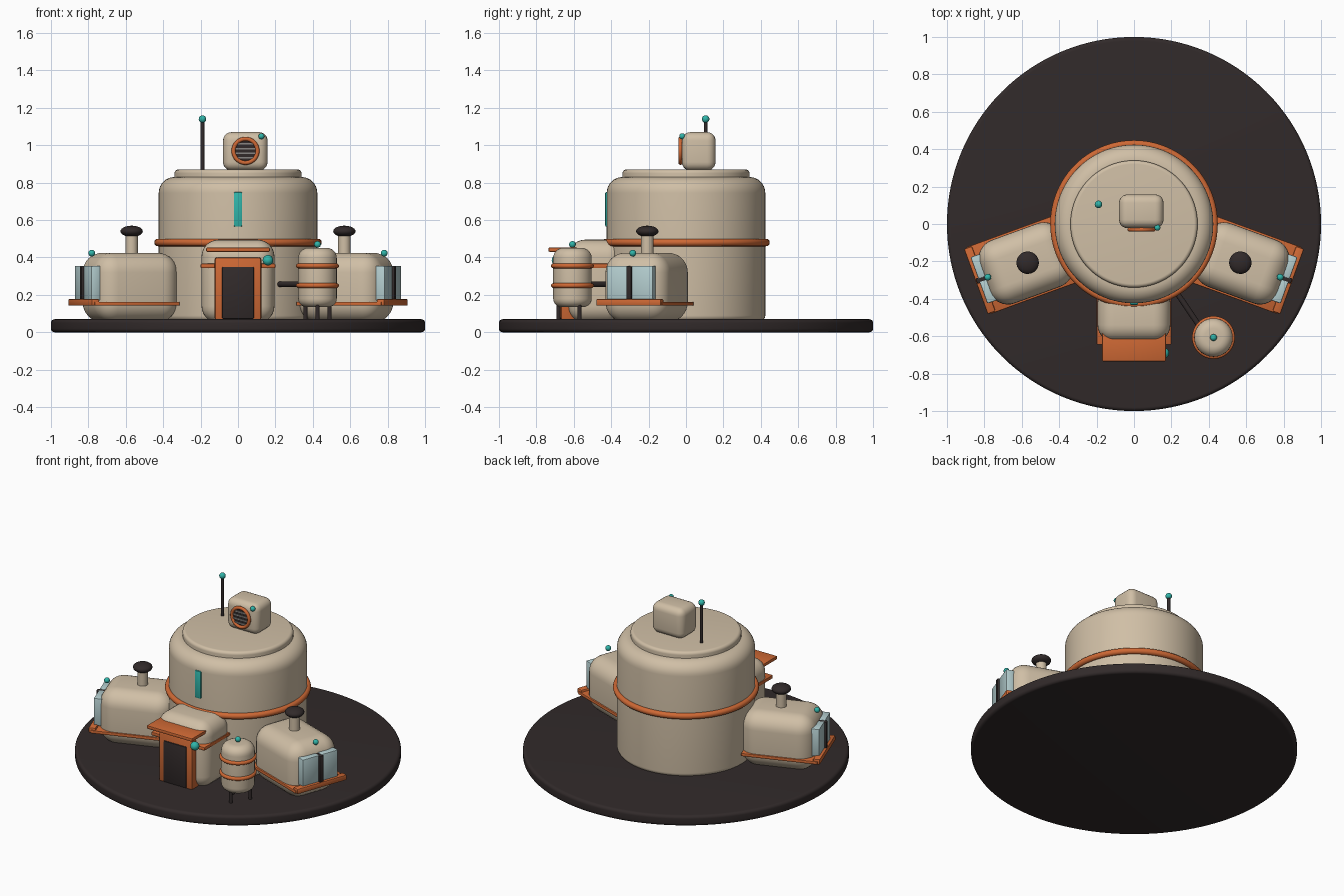
import bpy, bmesh, math
from mathutils import Matrix, Vector

if "Cube" in bpy.data.objects:
    bpy.data.objects.remove(bpy.data.objects["Cube"])


def mat(name, r, g, b):
    m = bpy.data.materials.new(name)
    m.diffuse_color = (r, g, b, 1)
    m.use_nodes = True
    m.node_tree.nodes["Principled BSDF"].inputs["Base Color"].default_value = m.diffuse_color
    return m


CREAM = mat("cream shell", 0.63, 0.52, 0.38)
ORANGE = mat("orange trim", 0.62, 0.14, 0.035)
DARK = mat("dark brown", 0.031, 0.023, 0.023)
TEAL = mat("teal light", 0.03, 0.46, 0.40)
GLASS = mat("pale glass", 0.46, 0.62, 0.63)
GREY = mat("grey slat", 0.25, 0.24, 0.23)
I = Matrix.Identity(4)


def finish(bm, name, material, frame=I):
    bm.transform(frame)
    bmesh.ops.recalc_face_normals(bm, faces=bm.faces[:])
    me = bpy.data.meshes.new(name)
    bm.to_mesh(me)
    bm.free()
    me.materials.append(material)
    ob = bpy.data.objects.new(name, me)
    bpy.context.collection.objects.link(ob)
    bpy.ops.object.select_all(action='DESELECT')
    ob.select_set(True)
    bpy.context.view_layer.objects.active = ob
    bpy.ops.object.shade_smooth_by_angle(angle=math.radians(35))
    return ob


def box(name, material, x, y, z, bevel=0.0, seg=3, frame=I):
    """Box from (min, max) ranges, with all edges rounded."""
    bm = bmesh.new()
    bmesh.ops.create_cube(bm, size=1)
    for v in bm.verts:
        v.co = [r[0] + (c + 0.5) * (r[1] - r[0]) for c, r in zip(v.co, (x, y, z))]
    if bevel:
        bmesh.ops.bevel(bm, geom=bm.edges[:], offset=bevel, segments=seg,
                        profile=0.5, affect='EDGES')
    return finish(bm, name, material, frame)


def lathe(name, material, profile, frame=I, n=64):
    """Spin (radius, height) points around the z axis."""
    bm = bmesh.new()
    rings = []
    for r, z in profile:
        if r == 0:
            rings.append([bm.verts.new((0, 0, z))] * n)
        else:
            rings.append([bm.verts.new((r * math.cos(2 * math.pi * i / n),
                                        r * math.sin(2 * math.pi * i / n), z)) for i in range(n)])
    for a, b in zip(rings, rings[1:]):
        for i in range(n):
            j = (i + 1) % n
            bm.faces.new(list(dict.fromkeys((a[i], a[j], b[j], b[i]))))
    return finish(bm, name, material, frame)


def drum(r, z0, z1, b0, b1, seg=6):
    """Cylinder profile with rounded bottom (b0) and top (b1) rims."""
    q = [math.pi / 2 * i / seg for i in range(seg + 1)]
    low = [(r - b0 + b0 * math.sin(t), z0 + b0 - b0 * math.cos(t)) for t in q] if b0 else [(r, z0)]
    top = [(r - b1 + b1 * math.cos(t), z1 - b1 + b1 * math.sin(t)) for t in q] if b1 else [(r, z1)]
    return [(0, z0)] + low + top + [(0, z1)]


def ring(name, material, R, r, frame, n=64, k=12):
    prof = [(R + r * math.cos(2 * math.pi * i / k), r * math.sin(2 * math.pi * i / k))
            for i in range(k + 1)]
    ob = lathe(name, material, prof, frame, n)
    bm = bmesh.new()
    bm.from_mesh(ob.data)
    bmesh.ops.remove_doubles(bm, verts=bm.verts[:], dist=1e-5)
    bmesh.ops.recalc_face_normals(bm, faces=bm.faces[:])
    bm.to_mesh(ob.data)
    bm.free()


def ball(name, material, p, r, squash=1.0, frame=I):
    bm = bmesh.new()
    bmesh.ops.create_uvsphere(bm, u_segments=24, v_segments=14, radius=r)
    bm.transform(Matrix.Translation(p) @ Matrix.Diagonal((1, 1, squash, 1)))
    finish(bm, name, material, frame)


def rod(name, material, a, b, r):
    a, b = Vector(a), Vector(b)
    f = Matrix.Translation(a) @ (b - a).to_track_quat('Z', 'Y').to_matrix().to_4x4()
    lathe(name, material, drum(r, 0, (b - a).length, 0, 0), f, 16)


def at(x, y, z):
    return Matrix.Translation((x, y, z))


# Base disc and main tower
lathe("base_disc", DARK, drum(1.0, 0, 0.07, 0.02, 0.02), n=128)
lathe("tower", CREAM, drum(0.424, 0.06, 0.83, 0.03, 0.085, 8), n=96)
lathe("roof_cap", CREAM, drum(0.34, 0.81, 0.87, 0, 0.02), n=96)
ring("tower_band", ORANGE, 0.428, 0.02, at(0, 0, 0.48), 96)
box("slit_window", TEAL, (-0.022, 0.022), (-0.432, -0.41), (0.565, 0.75), 0.006, 2)

# Rooftop vent unit
box("vent_unit", CREAM, (-0.08, 0.158), (-0.022, 0.158), (0.865, 1.07), 0.045, 5)
face = at(0.04, -0.022, 0.97) @ Matrix.Rotation(math.pi / 2, 4, 'X')
lathe("vent_disc", DARK, drum(0.066, -0.01, 0.008, 0, 0), face, 40)
ring("vent_ring", ORANGE, 0.064, 0.011, face @ at(0, 0, 0.008), 40)
for i in range(4):
    z = 0.97 + (i - 1.5) * 0.025
    w = math.sqrt(0.06 ** 2 - (z - 0.97) ** 2)
    box(f"vent_slat_{i + 1}", GREY, (0.04 - w, 0.04 + w), (-0.036, -0.025), (z - 0.004, z + 0.004))
ball("vent_light", TEAL, (0.125, -0.02, 1.048), 0.016)

# Antenna
rod("antenna", DARK, (-0.19, 0.105, 0.85), (-0.19, 0.105, 1.13), 0.01)
ball("antenna_light", TEAL, (-0.19, 0.105, 1.14), 0.02)

# Entrance
box("entrance", CREAM, (-0.195, 0.195), (-0.63, -0.33), (0.05, 0.495), 0.09, 7)
box("entrance_band", ORANGE, (-0.2, 0.2), (-0.645, -0.36), (0.343, 0.367), 0.006, 2)
box("door_frame", ORANGE, (-0.125, 0.125), (-0.67, -0.59), (0.065, 0.4), 0.012, 2)
box("door", DARK, (-0.085, 0.085), (-0.677, -0.62), (0.072, 0.35), 0.006, 2)
box("awning", ORANGE, (-0.17, 0.17), (-0.735, -0.56), (0.43, 0.453), 0.006, 2)
ball("door_lamp", TEAL, (0.16, -0.69, 0.385), 0.028)

# Side pods, built along local x and turned to either side
for side, turn in (("right", -20), ("left", 200)):
    f = Matrix.Rotation(math.radians(turn), 4, 'Z')
    box(f"{side}_pod", CREAM, (0.38, 0.85), (-0.18, 0.18), (0.055, 0.425), 0.105, 8, f)
    box(f"{side}_pod_skirt", ORANGE, (0.4, 0.885), (-0.19, 0.19), (0.142, 0.163), 0.005, 2, f)
    box(f"{side}_sill", ORANGE, (0.855, 0.9), (-0.185, 0.185), (0.142, 0.178), 0.007, 2, f)
    for k, y in enumerate(((-0.132, -0.008), (0.008, 0.132))):
        box(f"{side}_window_{k + 1}", GLASS, (0.83, 0.882), y, (0.17, 0.355), 0.006, 2, f)
    box(f"{side}_mullion", DARK, (0.83, 0.896), (-0.015, 0.015), (0.17, 0.352), 0.004, 2, f)
    lathe(f"{side}_chimney", CREAM, drum(0.033, 0.4, 0.53, 0, 0), f @ at(0.605, 0, 0), 24)
    ball(f"{side}_chimney_cap", DARK, (0.605, 0, 0.54), 0.06, 0.5, f)
    ball(f"{side}_pod_light", TEAL, (0.832, 0, 0.423), 0.018, 1, f)

# Storage tank
t = at(0.425, -0.607, 0)
lathe("tank", CREAM, drum(0.103, 0.135, 0.452, 0.045, 0.055), t, 48)
for i, z in enumerate((0.25, 0.355)):
    ring(f"tank_band_{i + 1}", ORANGE, 0.102, 0.013, t @ at(0, 0, z), 48)
for i in range(3):
    a = math.radians(-90 + 120 * i)
    x, y = 0.425 + 0.075 * math.cos(a), -0.607 + 0.075 * math.sin(a)
    rod(f"tank_leg_{i + 1}", DARK, (x, y, 0.06), (x, y, 0.17), 0.011)
ball("tank_light", TEAL, (0.425, -0.607, 0.47), 0.018)
rod("tank_pipe", DARK, (0.21, -0.34, 0.257), (0.38, -0.59, 0.257), 0.015)
